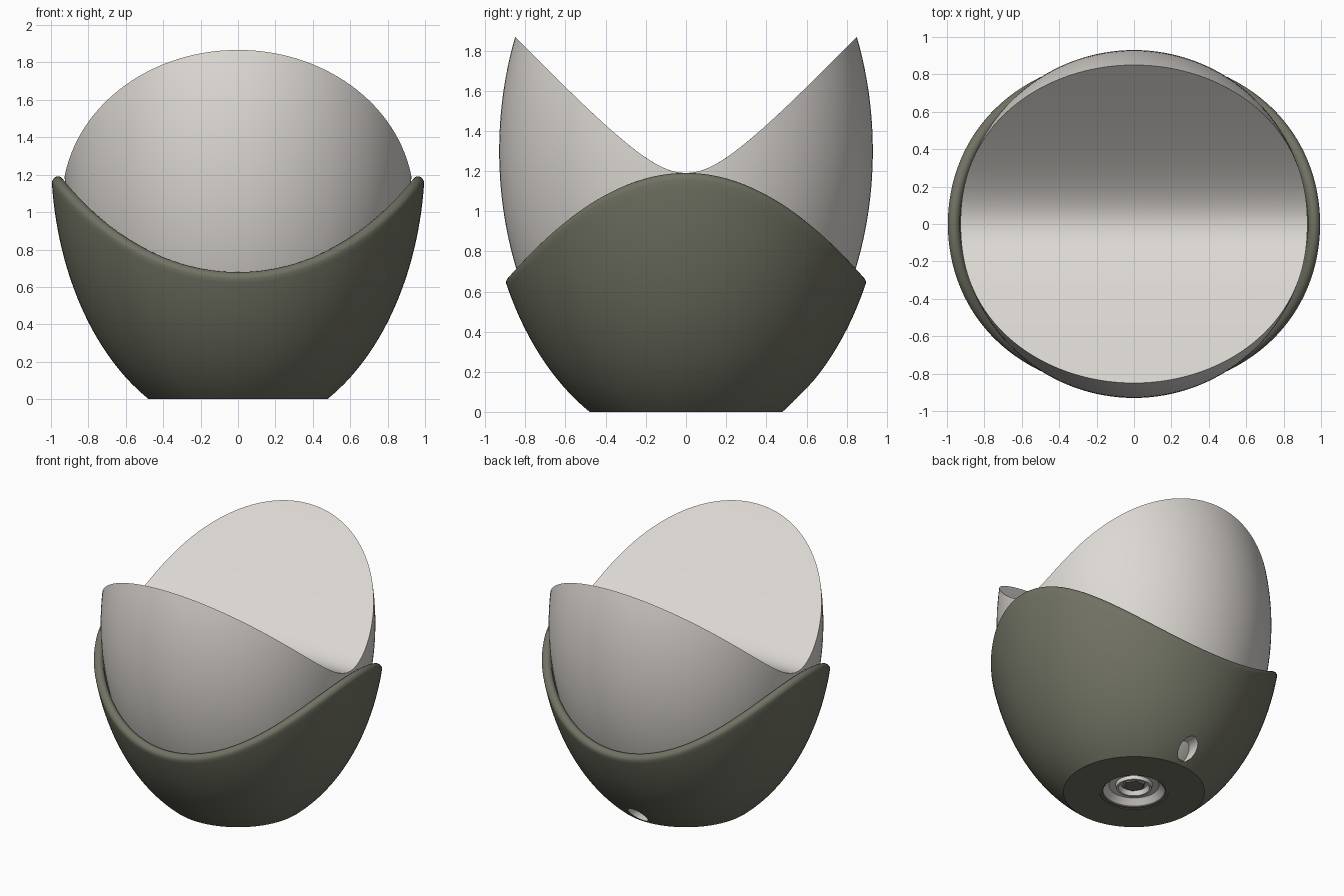
import bpy, bmesh, math

if "Cube" in bpy.data.objects:
    bpy.data.objects.remove(bpy.data.objects["Cube"])

N = 144           # sectors around the axis
ZC = 1.3          # height of the widest point of every ellipsoid


def material(name, rgb):
    m = bpy.data.materials.new(name)
    m.diffuse_color = (*rgb, 1)
    m.use_nodes = True
    m.node_tree.nodes["Principled BSDF"].inputs["Base Color"].default_value = m.diffuse_color
    return m


olive = material("dark olive", (0.165, 0.168, 0.125))
white = material("warm white", (0.72, 0.685, 0.65))
grey = material("dark grey", (0.16, 0.16, 0.15))


def radius(z, a, c):
    return a * math.sqrt(max(0, 1 - ((z - ZC) / c) ** 2))


def sweep(name, section, mat, closed=False, sectors=N, angle=35):
    """Skin the (radius, z) sections returned for each angle; radius 0 becomes a pole."""
    bm = bmesh.new()
    cols = []
    for i in range(sectors):
        t = 2 * math.pi * i / sectors
        cols.append([bm.verts.new((r * math.cos(t), r * math.sin(t), z)) for r, z in section(t)])
    n = len(cols[0])
    for i in range(sectors):
        a, b = cols[i], cols[(i + 1) % sectors]
        for j in range(n if closed else n - 1):
            k = (j + 1) % n
            bm.faces.new((a[j], b[j], b[k], a[k]))
    bmesh.ops.remove_doubles(bm, verts=bm.verts, dist=1e-5)
    bmesh.ops.recalc_face_normals(bm, faces=bm.faces)
    me = bpy.data.meshes.new(name)
    bm.to_mesh(me)
    bm.free()
    ob = bpy.data.objects.new(name, me)
    bpy.context.collection.objects.link(ob)
    me.materials.append(mat)
    smooth(ob, angle)
    return ob


def smooth(ob, angle=35):
    bpy.ops.object.select_all(action='DESELECT')
    ob.select_set(True)
    bpy.context.view_layer.objects.active = ob
    bpy.ops.object.shade_smooth_by_angle(angle=math.radians(angle))


# Outer shell: ellipsoid wall with a wavy, rounded rim and a hole in the base
def shell_section(t):
    z = 0.9
    for _ in range(40):
        y = 0.5 * (radius(z, 1, 1.48) + radius(z, .935, 1.41)) * math.sin(t)
        z = 0.5 * z + 0.5 * (1.155 - 0.51 * (y / 0.86) ** 2)
    pts = [(0.235, 0)]
    pts += [(radius(z * j / 28, 1, 1.48), z * j / 28) for j in range(29)]
    ro, ri = radius(z, 1, 1.48), radius(z, .935, 1.41)
    for j in range(1, 10):
        a = math.pi * j / 10
        pts.append(((ro + ri) / 2 + (ro - ri) / 2 * math.cos(a), z + 0.036 * math.sin(a)))
    for j in range(21):
        h = z + (0.06 - z) * j / 20
        pts.append((radius(h, .935, 1.41), h))
    return pts + [(0.235, 0.06)]


shell = sweep("outer_shell", shell_section, olive, closed=True)

# Round cable hole at the back
bpy.ops.mesh.primitive_cylinder_add(vertices=40, radius=0.068, depth=0.4,
                                    location=(0, 0.64, 0.086), rotation=(math.pi / 2, 0, 0))
cutter = bpy.context.object
cutter.data.materials.append(white)
shell.data.materials.append(white)
mod = shell.modifiers.new("cable_hole", 'BOOLEAN')
mod.operation = 'DIFFERENCE'
mod.solver = 'EXACT'
mod.material_mode = 'TRANSFER'
mod.object = cutter
bpy.context.view_layer.objects.active = shell
bpy.ops.object.modifier_apply(modifier=mod.name)
bpy.data.objects.remove(cutter)
smooth(shell)


# Inner body: ellipsoid with a valley-shaped top running along x
def valley(y):
    return 1.19 + math.sqrt(0.0625 + 1.1025 * y * y) - 0.25


def body_section(t):
    z = 1.3
    for _ in range(60):
        z = 0.5 * z + 0.5 * valley(radius(z, .93, 1.4) * math.sin(t))
    pts = [(0, 0.07)]
    for j in range(37):
        h = 0.07 + (z - 0.07) * j / 36
        pts.append((radius(h, .93, 1.4), h))
    rim = pts[-1][0]
    for j in range(31, -1, -1):
        r = rim * j / 32
        pts.append((r, valley(r * math.sin(t))))
    return pts


sweep("inner_body", body_section, white)


# Fitting recessed in the base: dish, raised collar and hexagonal core
def profile(pts):
    return lambda t: pts


sweep("base_ring", profile([(.234, .06), (.234, .004), (.215, .004), (.205, .015), (.205, .06)]),
      grey, sectors=64)
sweep("base_dish", profile([(.206, .012), (.17, .05), (.125, .055), (.12, .03), (.105, .03),
                            (.09, .062), (0, .062)]), white, sectors=64)
sweep("hex_core", profile([(.085, .064), (.07, .045), (0, .045)]), grey, sectors=6, angle=10)
